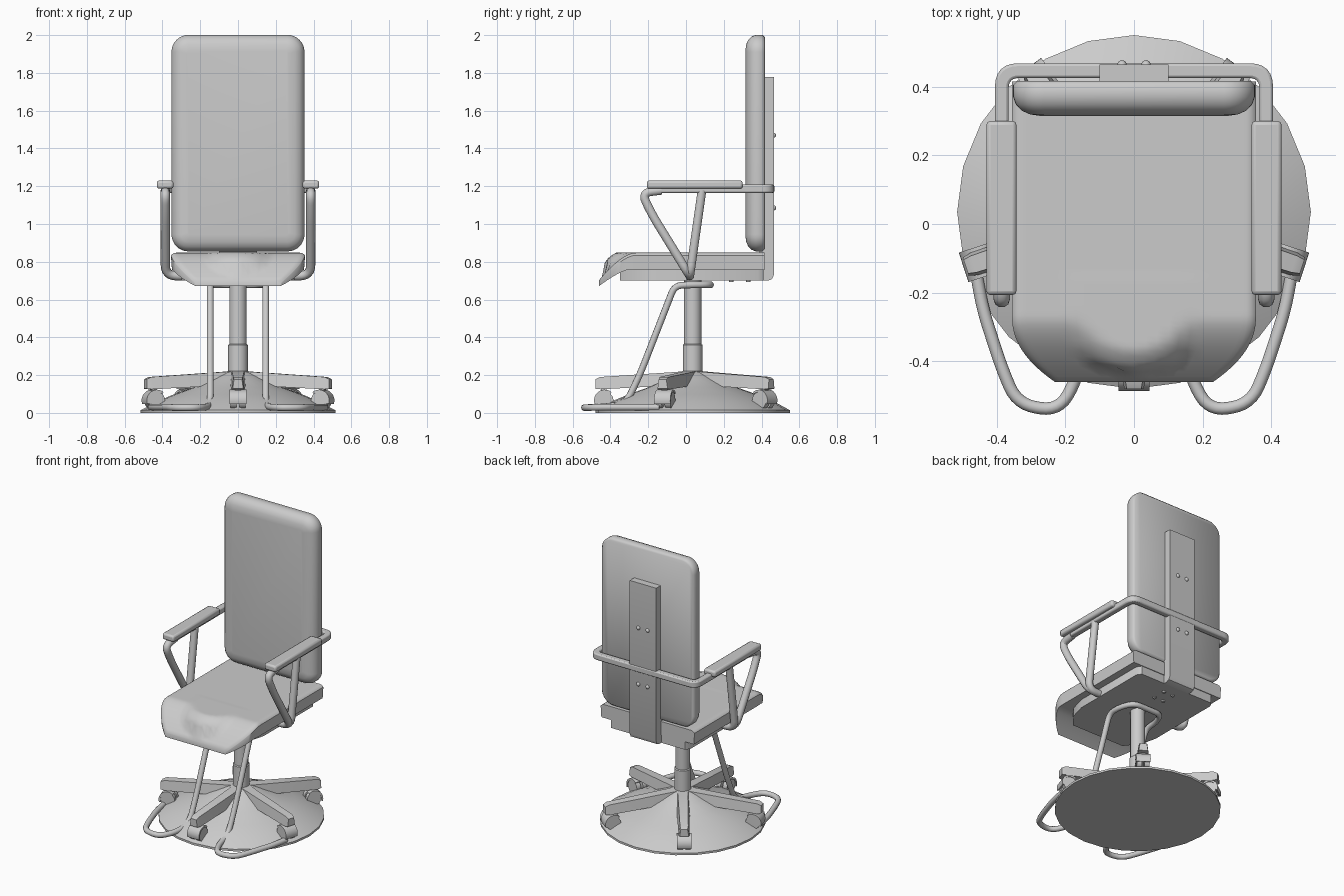
import bpy, bmesh, math
from mathutils import Vector, Matrix

if "Cube" in bpy.data.objects:
    bpy.data.objects.remove(bpy.data.objects["Cube"])

CY = 0.035  # y of the column axis


def finish(bm, name, bevel=0, segs=2, angle=35):
    bmesh.ops.recalc_face_normals(bm, faces=bm.faces)
    me = bpy.data.meshes.new(name)
    bm.to_mesh(me)
    bm.free()
    ob = bpy.data.objects.new(name, me)
    bpy.context.collection.objects.link(ob)
    bpy.ops.object.select_all(action='DESELECT')
    ob.select_set(True)
    bpy.context.view_layer.objects.active = ob
    if bevel:
        m = ob.modifiers.new("bevel", 'BEVEL')
        m.width, m.segments, m.limit_method = bevel, segs, 'ANGLE'
    bpy.ops.object.shade_smooth_by_angle(angle=math.radians(angle))
    return ob


def box(name, lo, hi, bevel=0, segs=2):
    bm = bmesh.new()
    lo, hi = Vector(lo), Vector(hi)
    bmesh.ops.create_cube(bm, size=1, matrix=Matrix.Translation((lo + hi) / 2) @ Matrix.Diagonal((*(hi - lo), 1)))
    return finish(bm, name, bevel, segs)


def loft(name, loops, angle=35, bevel=0):
    bm = bmesh.new()
    rings = [[bm.verts.new(p) for p in l] for l in loops]
    n = len(rings[0])
    for a, b in zip(rings, rings[1:]):
        for i in range(n):
            bm.faces.new((a[i], a[(i + 1) % n], b[(i + 1) % n], b[i]))
    bm.faces.new(rings[0])
    bm.faces.new(rings[-1])
    return finish(bm, name, bevel, angle=angle)


def lathe(name, profile, n, cx=0, cy=CY, angle=35):
    return loft(name, [[(cx + r * math.sin(math.tau * i / n), cy + r * math.cos(math.tau * i / n), z)
                        for i in range(n)] for r, z in profile], angle)


def fillet(pts, r, n=6):
    """Round the inner corners of an open polyline."""
    pts = [Vector(p) for p in pts]
    out = [pts[0]]
    for a, b, c in zip(pts, pts[1:], pts[2:]):
        k = min(r, (a - b).length * 0.49, (c - b).length * 0.49)
        p, q = b + (a - b).normalized() * k, b + (c - b).normalized() * k
        for i in range(n + 1):
            t = i / n
            out.append(p * (1 - t) ** 2 + b * 2 * t * (1 - t) + q * t * t)
    return out + [pts[-1]]


def tube(name, pts, radius):
    cu = bpy.data.curves.new(name, 'CURVE')
    cu.dimensions = '3D'
    cu.bevel_depth, cu.bevel_resolution, cu.use_fill_caps = radius, 3, True
    sp = cu.splines.new('POLY')
    sp.points.add(len(pts) - 1)
    for p, co in zip(sp.points, pts):
        p.co = (*co, 1)
    sp.use_smooth = True
    ob = bpy.data.objects.new(name, cu)
    bpy.context.collection.objects.link(ob)
    bpy.ops.object.select_all(action='DESELECT')
    ob.select_set(True)
    bpy.context.view_layer.objects.active = ob
    bpy.ops.object.convert(target='MESH')
    return ob


def rounded_rect(hw, hh, r, n=8):
    return [(sx * (hw - r) + r * math.cos(a), sz * (hh - r) + r * math.sin(a))
            for q, (sx, sz) in enumerate([(1, 1), (-1, 1), (-1, -1), (1, -1)])
            for a in [(q + i / n) * math.pi / 2 for i in range(n + 1)]]


# Backrest cushion: rounded rectangle lofted from back to front
layers = [(0.012, 0.417), (0, 0.405), (0, 0.37), (0.008, 0.348), (0.025, 0.33), (0.05, 0.319), (0.085, 0.314)]
loft("backrest", [[(x, y, 1.428 + z) for x, z in rounded_rect(0.352 - i, 0.573 - i, max(0.09 - i, 0.015))]
                  for i, y in layers], 50)

# Spine plate with rounded heel, plus its bolts
spine = [(0.39, 1.777), (0.39, 0.7), (0.435, 0.7), (0.455, 0.708), (0.465, 0.73), (0.465, 1.777)]
loft("spine", [[(x, y, z) for y, z in spine] for x in (-0.1, 0.1)], 40)
for x in (-0.035, 0.035):
    for z in (1.085, 1.47):
        bm = bmesh.new()
        bmesh.ops.create_uvsphere(bm, u_segments=12, v_segments=6, radius=0.014,
                                  matrix=Matrix.Translation((x, 0.463, z)))
        finish(bm, "spine_bolt")
    for y in (0.24, 0.33):
        lathe("pan_bolt", [(0.014, 0.705), (0.011, 0.692)], 12, x, y)


# Seat cushion: top and bottom sheets with a drooping front lip and a raised centre
def seat_width(y):
    t = max(0, (-0.27 - y) / 0.19)
    return 0.355 - 0.125 * t ** 2.2


def seat_top(x, y):
    t = max(0, (-0.27 - y) / 0.19)
    z = 0.848 - 0.145 * t ** 1.6
    d = math.hypot(x / 0.25, (y + 0.17) / 0.265)
    if y < -0.15 and d < 1:
        z = max(z, 0.772 + 0.077 * min(1, math.sqrt(1 - d * d) * 1.5))
    edge = max(0, abs(x) / seat_width(y) - 0.93) / 0.07
    return z - 0.014 * edge ** 2


def seat_bottom(x, y):
    return 0.757 - 0.085 * max(0, (-0.31 - y) / 0.15) ** 1.3


ys = [0.415, 0.3, 0.15, 0] + [-0.1 - 0.36 * i / 24 for i in range(25)]
us = [math.sin(math.pi / 2 * (i / 16 - 1)) for i in range(33)]
loops = []
for y in ys:
    w = seat_width(y)
    loops.append([(u * w, y, seat_top(u * w, y)) for u in us] +
                 [(u * w * 0.985, y, seat_bottom(u * w, y)) for u in reversed(us)])
loft("seat", loops, 40)

# Seat pan beneath the cushion
half = [(0.28, 0.41), (0.3, 0.38), (0.3, -0.15), (0.27, -0.26), (0.2, -0.35)]
outline = half + [(-x, y) for x, y in reversed(half)]
loft("seat_pan", [[(x, y, z) for x, y in outline] for z in (0.7, 0.775)])

# Arm rail: flat bar running round the back
outer = fillet([(0.405, -0.17), (0.405, 0.468), (-0.405, 0.468), (-0.405, -0.17)], 0.07)
inner = fillet([(-0.365, -0.17), (-0.365, 0.425), (0.365, 0.425), (0.365, -0.17)], 0.03)
loft("arm_rail", [[(p.x, p.y, z) for p in outer + inner] for z in (1.165, 1.208)], 40, 0.008)

for s in (-1, 1):
    # Arm pads and V-shaped arm struts
    xs = sorted((s * 0.342, s * 0.43))
    box("arm_pad", (xs[0], -0.207, 1.187), (xs[1], 0.3, 1.23), 0.012)
    x = s * 0.385
    tube("arm_strut_front", fillet([(x, -0.13, 1.178), (x, -0.235, 1.165), (x, -0.18, 1.05),
                                    (x, 0.02, 0.725), (s * 0.25, 0.02, 0.725)], 0.07), 0.024)
    tube("arm_strut_rear", fillet([(x, 0.085, 1.18), (x, 0.02, 0.725), (s * 0.25, 0.02, 0.725)], 0.06), 0.024)

# Footrest: one bent tube looping behind the column and out on both sides
side = [(0.46, -0.14, 0.03), (0.44, -0.25, 0.03), (0.385, -0.42, 0.03), (0.34, -0.525, 0.028),
        (0.22, -0.545, 0.028), (0.165, -0.45, 0.03), (0.147, -0.32, 0.045),
        (0.147, -0.245, 0.2), (0.147, -0.06, 0.675), (0.147, 0.03, 0.678), (0.11, 0.13, 0.678)]
path = side + [(-x, y, z) for x, y, z in reversed(side)]
tube("footrest", fillet(path, 0.09), 0.018)

# Column and domed floor plate
lathe("column", [(0.052, 0.15), (0.052, 0.36), (0.046, 0.365), (0.046, 0.71)], 24)
lathe("floor_plate", [(0.515, 0), (0.515, 0.014), (0.435, 0.058), (0.34, 0.098), (0.235, 0.135),
                      (0.145, 0.178), (0.08, 0.212), (0.05, 0.222)], 24)

# Five star arms with castors
for k in range(5):
    ang = math.radians(-90 + 72 * k)
    M = Matrix.Translation((0, CY, 0)) @ Matrix.Rotation(ang, 4, 'Z')

    def place(ob):
        ob.matrix_world = M

    sections = [(0.02, 0.045, 0.15, 0.222), (0.1, 0.042, 0.145, 0.216), (0.49, 0.034, 0.125, 0.19),
                (0.515, 0.028, 0.128, 0.178)]
    place(loft("star_arm", [[(r, -w, b), (r, w, b), (r, w * 0.75, t), (r, -w * 0.75, t)]
                            for r, w, b, t in sections]))
    place(box("castor_stem", (0.455, -0.015, 0.09), (0.485, 0.015, 0.135)))
    # twin wheels, then a curved hood over the outer top
    for a, b in ((-0.04, -0.008), (0.008, 0.04)):
        place(loft("castor_wheel", [[(0.465 + 0.046 * math.cos(math.tau * i / 20), y,
                                      0.066 + 0.046 * math.sin(math.tau * i / 20)) for i in range(20)]
                                    for y in (a, b)]))
    arc = [math.radians(-20 + 150 * i / 10) for i in range(11)]
    hood = [(0.465 + r * math.cos(t), 0.066 + r * math.sin(t))
            for r, ts in ((0.057, arc), (0.045, arc[::-1])) for t in ts]
    place(loft("castor_hood", [[(px, y, pz) for px, pz in hood] for y in (-0.045, 0.045)]))
